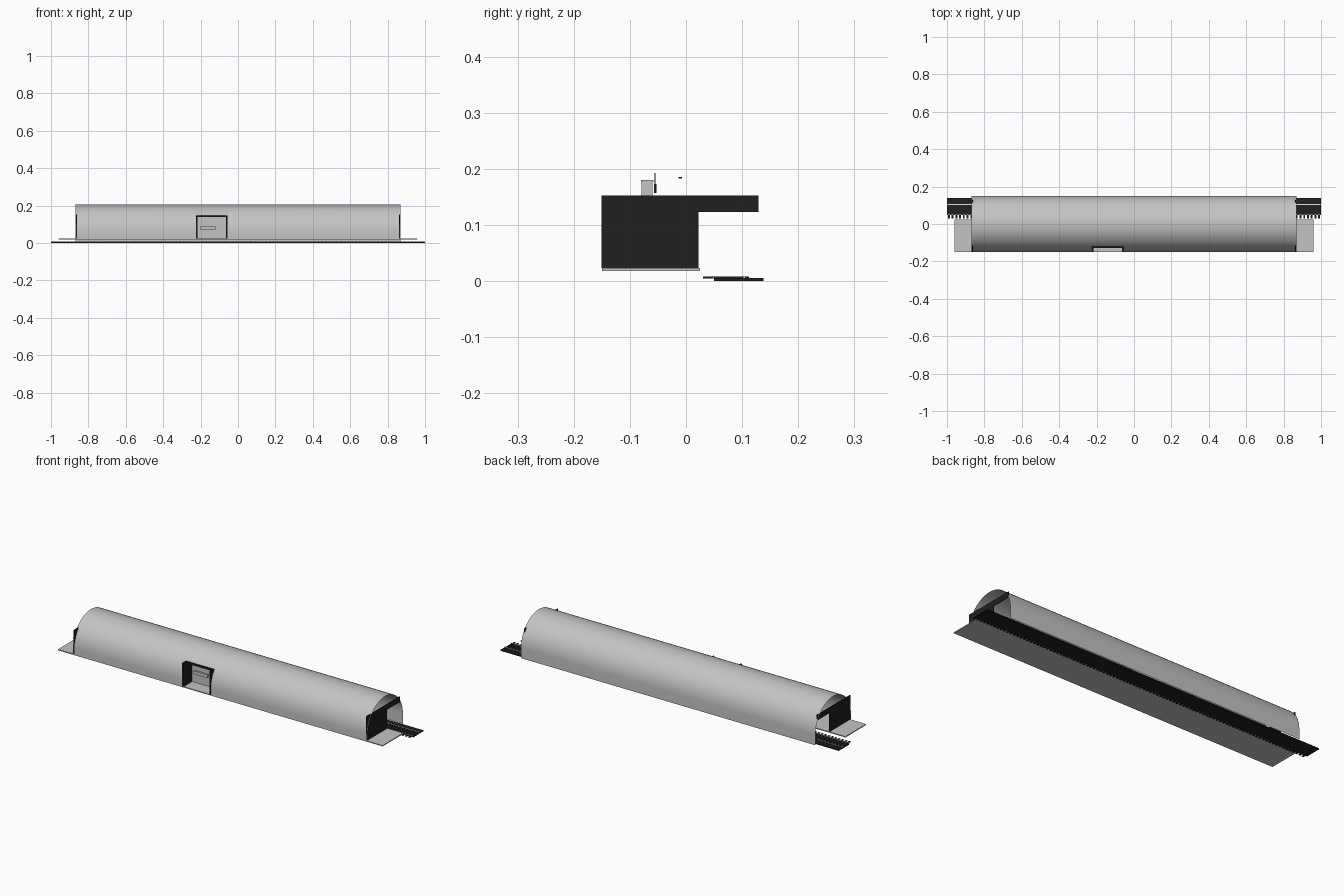
import bpy, bmesh, math

cube = bpy.data.objects.get("Cube")
if cube:
    bpy.data.objects.remove(cube)


def material(name, value):
    m = bpy.data.materials.new(name)
    m.use_nodes = True
    colour = (value, value, value, 1)
    m.diffuse_color = colour
    m.node_tree.nodes["Principled BSDF"].inputs["Base Color"].default_value = colour
    return m


GREY = material("concrete grey", 0.55)
BLACK = material("dark black", 0.014)
STEEL = material("pale steel", 0.8)


def add_object(name, bm, mat):
    mesh = bpy.data.meshes.new(name)
    bm.to_mesh(mesh)
    bm.free()
    mesh.materials.append(mat)
    obj = bpy.data.objects.new(name, mesh)
    bpy.context.scene.collection.objects.link(obj)
    return obj


def box(name, mat, x, y, z):
    """Box from (min, max) ranges on each axis."""
    bm = bmesh.new()
    bmesh.ops.create_cube(bm, size=1)
    for v in bm.verts:
        for i, (lo, hi) in enumerate((x, y, z)):
            v.co[i] = lo if v.co[i] < 0 else hi
    return add_object(name, bm, mat)


# Dimensions
HALF = 0.87
R, SPRING = 0.15, 0.055
FLOOR = 0.023
DOOR = (-0.22, -0.06)
DOOR_TOP = 0.147

# Vaulted shell: straight sides, round top, doorway left open at the front
arc = [math.radians(7.5 * i) for i in range(25)]
profile = [(-R, 0.02)]
profile += [(-R * math.cos(a), SPRING + R * math.sin(a)) for a in arc]
profile += [(R, 0.0)]
bm = bmesh.new()
columns = [[bm.verts.new((x, y, z)) for y, z in profile] for x in (-HALF, *DOOR, HALF)]
for c in range(3):
    for i in range(len(profile) - 1):
        in_door = c == 1 and profile[i][0] < 0 and profile[i + 1][1] < DOOR_TOP
        if not in_door:
            a, b = columns[c], columns[c + 1]
            bm.faces.new((a[i], b[i], b[i + 1], a[i + 1]))
for f in bm.faces:
    f.smooth = True
add_object("vault_shell", bm, GREY)

# Platform slab
box("platform", GREY, (-0.96, 0.96), (-0.15, 0.025), (0.018, FLOOR))

# End walls with a beam across the track
for side, name in ((1, "left"), (-1, "right")):
    x = sorted((side * 0.862, side * 0.866))
    box(name + "_end_wall", BLACK, x, (-0.151, 0.022), (FLOOR, 0.152))
    box(name + "_end_beam", BLACK, x, (0.022, 0.129), (0.123, 0.152))

# Entrance: side panels, lintel, back wall with cap, counter
for x, name in ((DOOR[0], "right"), (DOOR[1], "left")):
    box(name + "_entrance_panel", BLACK, (x - 0.004, x + 0.004), (-0.151, -0.08), (FLOOR, DOOR_TOP))
box("entrance_lintel", BLACK, DOOR, (-0.127, -0.119), (0.138, 0.147))
box("entrance_back_wall", GREY, DOOR, (-0.079, -0.06), (FLOOR, 0.176))
box("entrance_wall_cap", GREY, DOOR, (-0.08, -0.058), (0.176, 0.18))
box("entrance_counter", GREY, (-0.2, -0.12), (-0.088, -0.079), (0.07, 0.088))

# Hanging signs and ceiling lamps
for i in range(4):
    x = -0.6 + 0.4 * i
    box("hanging_sign", BLACK, (x - 0.05, x + 0.05), (-0.057, -0.053), (0.157, 0.173))
    for dx in (-0.04, 0.04):
        box("sign_rod", BLACK, (x + dx - 0.001, x + dx + 0.001), (-0.056, -0.054), (0.173, 0.192))
    box("ceiling_lamp", BLACK, (x - 0.1, x + 0.1), (-0.013, -0.007), (0.183, 0.185))

# Track: bed, sleepers and rails
box("track_bed", BLACK, (-1, 1), (0.05, 0.138), (0, 0.005))
sleeper = box("sleepers", BLACK, (-0.995, -0.985), (0.03, 0.112), (0.004, 0.0075))
array = sleeper.modifiers.new("repeat", "ARRAY")
array.count = 100
array.use_relative_offset = False
array.use_constant_offset = True
array.constant_offset_displace = (0.02, 0, 0)
for y in (0.049, 0.104):
    box("rail", STEEL, (-1, 1), (y - 0.002, y + 0.002), (0.005, 0.0085))
